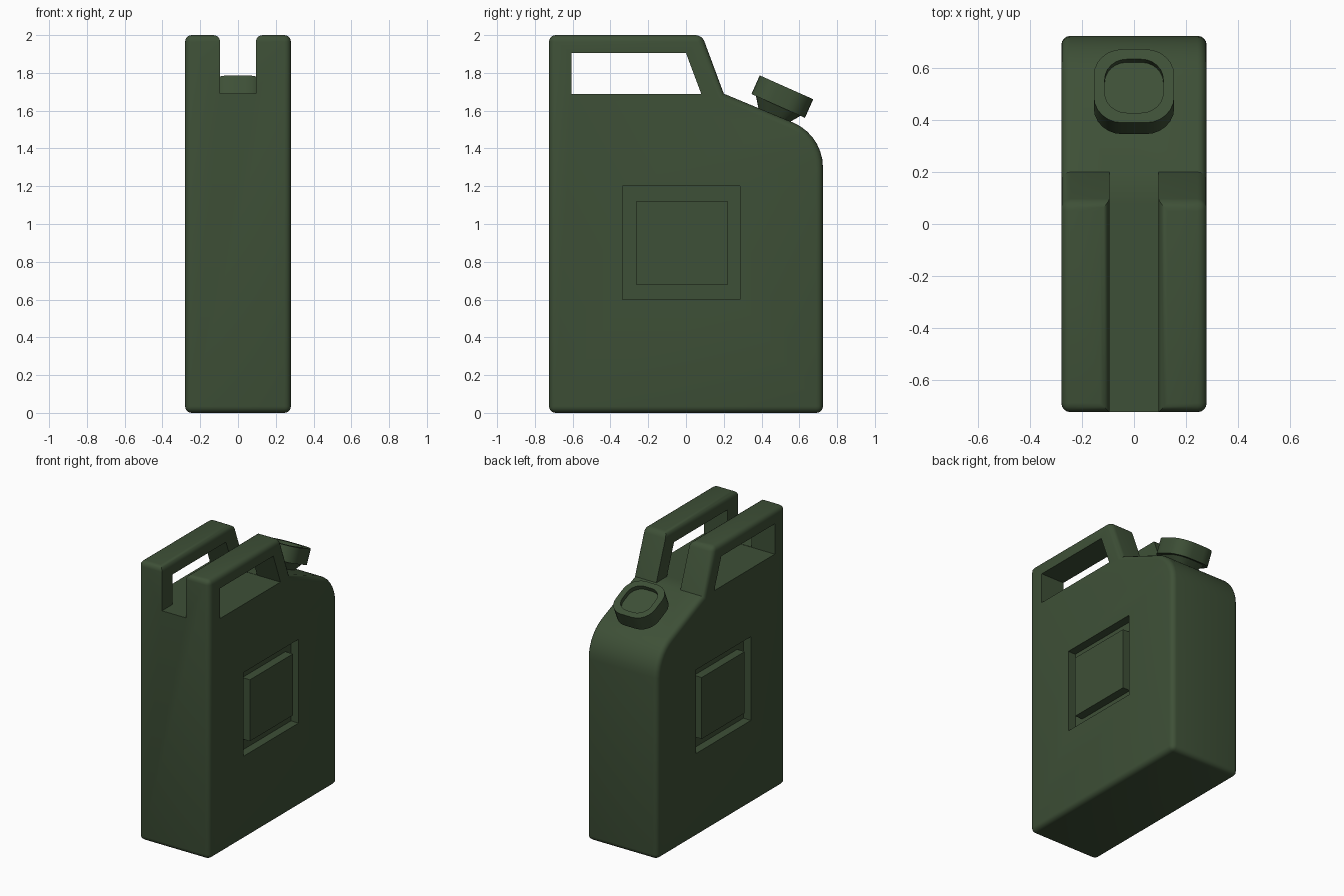
import bpy, bmesh
from math import sin, cos, pi, radians
from mathutils import Matrix

if "Cube" in bpy.data.objects:
    bpy.data.objects.remove(bpy.data.objects["Cube"])

green = bpy.data.materials.new("olive_green")
green.diffuse_color = (0.048, 0.08, 0.038, 1)
green.use_nodes = True
green.node_tree.nodes["Principled BSDF"].inputs["Base Color"].default_value = green.diffuse_color


def finish(name, bm):
    bmesh.ops.recalc_face_normals(bm, faces=bm.faces)
    mesh = bpy.data.meshes.new(name)
    bm.to_mesh(mesh)
    bm.free()
    mesh.materials.append(green)
    obj = bpy.data.objects.new(name, mesh)
    bpy.context.collection.objects.link(obj)
    return obj


def prism(name, profile, x0, x1):
    """Extrude a (y, z) profile along x."""
    bm = bmesh.new()
    a, b = [[bm.verts.new((x, y, z)) for y, z in profile] for x in (x0, x1)]
    bm.faces.new(a)
    bm.faces.new(b)
    n = len(a)
    for i in range(n):
        bm.faces.new((a[i], a[(i + 1) % n], b[(i + 1) % n], b[i]))
    return finish(name, bm)


def rect(y0, y1, z0, z1):
    return [(y0, z0), (y1, z0), (y1, z1), (y0, z1)]


def activate(obj):
    bpy.ops.object.select_all(action='DESELECT')
    obj.select_set(True)
    bpy.context.view_layer.objects.active = obj


def smooth(obj):
    activate(obj)
    bpy.ops.object.shade_smooth_by_angle(angle=radians(30))


def cut(obj, cutter):
    mod = obj.modifiers.new("cut", 'BOOLEAN')
    mod.operation = 'DIFFERENCE'
    mod.solver = 'EXACT'
    mod.object = cutter
    activate(obj)
    bpy.ops.object.modifier_apply(modifier=mod.name)
    bpy.data.objects.remove(cutter)


# Body: side outline with rounded shoulder, two handle rails, slot between them
W, S, Y, DECK = 0.28, 0.095, 0.725, 1.69
lower = [(-Y, 0), (Y, 0)]
lower += [(0.468 + 0.257 * cos(radians(t)), 1.3 + 0.257 * sin(radians(t)))
          for t in [66.9 * i / 7 for i in range(8)]]
upper = [(0.2, DECK), (0.085, 2), (-Y, 2), (-Y, DECK)]
bm = bmesh.new()
side, inner = {}, {}
for s in (-1, 1):
    side[s] = [bm.verts.new((s * W, y, z)) for y, z in lower + upper[:3]]
    inner[s] = [bm.verts.new((s * S, y, z)) for y, z in upper]
    bm.faces.new(side[s])
    bm.faces.new(inner[s])
L, R, k = side[-1], side[1], len(lower)
for i in range(k - 1):
    bm.faces.new((L[i], L[i + 1], R[i + 1], R[i]))
bm.faces.new((L[k - 1], L[k], inner[-1][0], inner[1][0], R[k], R[k - 1]))
for s in (-1, 1):
    for j in range(2):
        bm.faces.new((side[s][k + j], side[s][k + j + 1], inner[s][j + 1], inner[s][j]))
A, B = inner[-1], inner[1]
bm.faces.new((A[0], B[0], B[3], A[3]))
bm.faces.new((L[0], R[0], R[-1], B[2], B[3], A[3], A[2], L[-1]))
bmesh.ops.recalc_face_normals(bm, faces=bm.faces)


def rounded(edge):
    a, b = [v.co for v in edge.verts]
    rim = abs(a.x - b.x) < 1e-4 and abs(abs(a.x) - W) < 1e-4
    return rim or (a.z < 1e-4 and b.z < 1e-4) or (a.z > 1.999 and b.z > 1.999)


bmesh.ops.bevel(bm, geom=[e for e in bm.edges if rounded(e)], offset=0.035,
                segments=4, profile=0.5, affect='EDGES', clamp_overlap=False)
body = finish("can_body", bm)

# Grip openings through both rails
cut(body, prism("grip_cutter", [(-0.605, 1.688), (0.081, 1.688), (0, 1.905), (-0.605, 1.905)], -0.5, 0.5))

# Square side recesses, each with a flush centre panel
for s, label in ((-1, "left"), (1, "right")):
    cut(body, prism("recess_cutter", rect(-0.335, 0.285, 0.6, 1.2), s * 0.22, s * 0.4))
    prism(label + "_side_panel", rect(-0.265, 0.222, 0.68, 1.12), s * 0.2, s * W)
smooth(body)


def loft(name, rings, matrix, corner=6):
    """Skin rounded-square rings given as (half width, corner radius, height)."""
    bm = bmesh.new()
    loops = []
    for h, r, z in rings:
        loop = []
        for q in range(4):
            sx, sy = ((1, 1), (-1, 1), (-1, -1), (1, -1))[q]
            for i in range(corner + 1):
                t = (q + i / corner) * pi / 2
                loop.append(bm.verts.new((sx * (h - r) + r * cos(t), sy * (h - r) + r * sin(t), z)))
        loops.append(loop)
    n = len(loops[0])
    for a, b in zip(loops, loops[1:]):
        for i in range(n):
            bm.faces.new((a[i], a[(i + 1) % n], b[(i + 1) % n], b[i]))
    bm.faces.new(loops[0])
    bm.faces.new(loops[-1])
    bm.transform(matrix)
    obj = finish(name, bm)
    smooth(obj)


# Tilted spout neck and dished cap
tilt = Matrix.Translation((0, 0.488, 1.625)) @ Matrix.Rotation(radians(-24), 4, 'X')
loft("spout_neck", [(0.065, 0.045, -0.09), (0.132, 0.095, 0.005)], tilt)
loft("spout_cap", [(0.155, 0.11, 0), (0.155, 0.11, 0.108),
                   (0.113, 0.085, 0.108), (0.113, 0.085, 0.078)], tilt)
